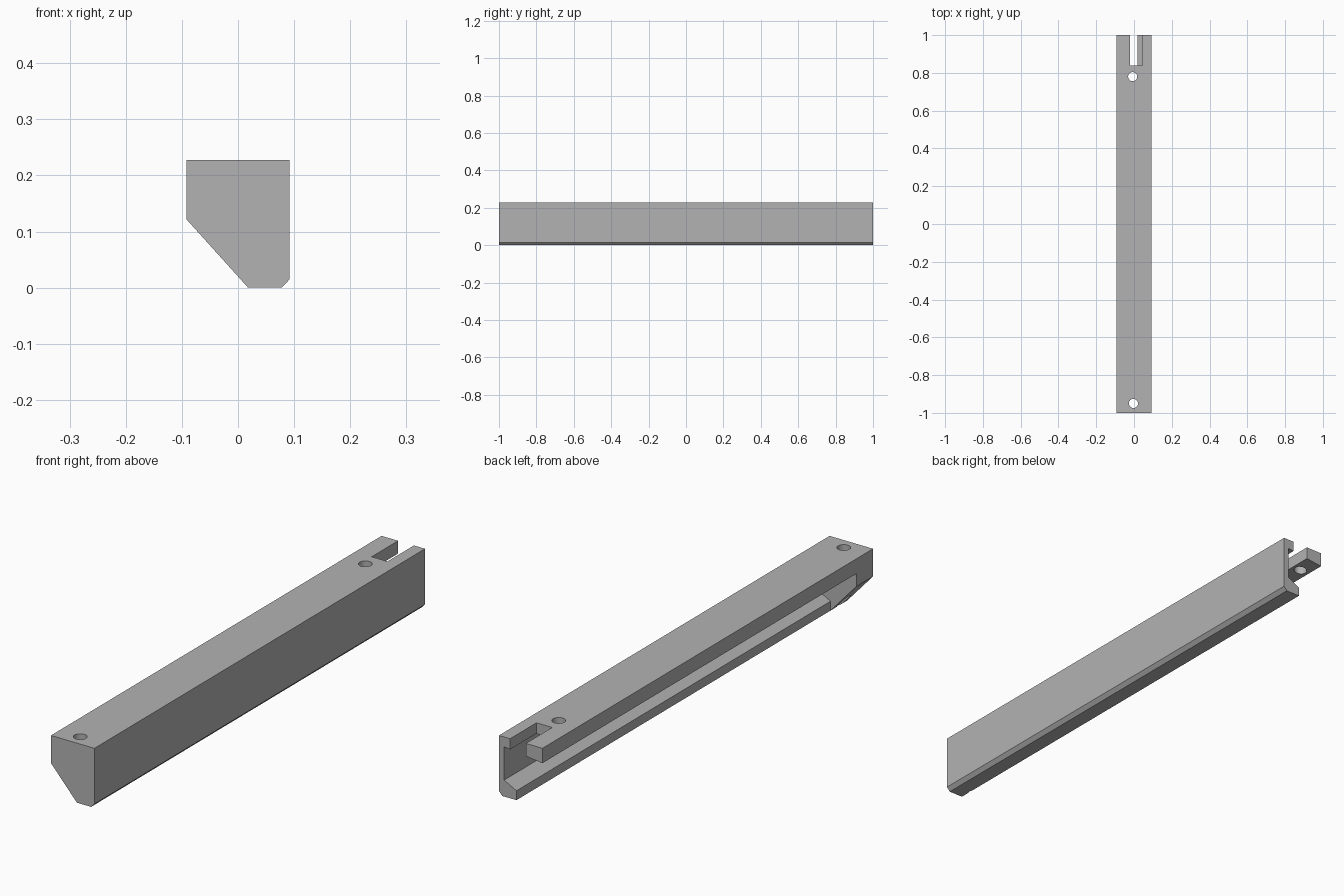
import bpy, bmesh
from mathutils import Matrix

cube = bpy.data.objects.get("Cube")
if cube:
    bpy.data.objects.remove(cube, do_unlink=True)

GREY = (0.45, 0.45, 0.45, 1.0)
mat = bpy.data.materials.new("plain_grey")
mat.use_nodes = True
mat.diffuse_color = GREY
mat.node_tree.nodes["Principled BSDF"].inputs["Base Color"].default_value = GREY


def add_object(name, bm):
    bmesh.ops.recalc_face_normals(bm, faces=bm.faces)
    mesh = bpy.data.meshes.new(name)
    bm.to_mesh(mesh)
    bm.free()
    mesh.materials.append(mat)
    obj = bpy.data.objects.new(name, mesh)
    bpy.context.collection.objects.link(obj)
    return obj


def prism(name, profile, y0, y1):
    """Extrude an x-z profile along y."""
    bm = bmesh.new()
    face = bm.faces.new([bm.verts.new((x, y0, z)) for x, z in profile])
    ext = bmesh.ops.extrude_face_region(bm, geom=[face])
    moved = [v for v in ext["geom"] if isinstance(v, bmesh.types.BMVert)]
    bmesh.ops.translate(bm, verts=moved, vec=(0, y1 - y0, 0))
    return add_object(name, bm)


def hole(name, x, y, z0, z1, radius=0.024):
    """Upright round cutter."""
    bm = bmesh.new()
    bmesh.ops.create_cone(bm, cap_ends=True, segments=32, radius1=radius,
                          radius2=radius, depth=z1 - z0,
                          matrix=Matrix.Translation((x, y, (z0 + z1) / 2)))
    return add_object(name, bm)


# Solid rail with one wide and one narrow bottom chamfer
rail = prism("rail_body", [(-0.092, 0.228), (0.092, 0.228), (0.092, 0.015),
                           (0.078, 0), (0.018, 0), (-0.092, 0.122)], -1, 1)

cutters = [
    # Long channel, open to the side and the back, with a sloped ledge
    prism("channel_cutter", [(-0.2, 0.171), (-0.092, 0.171), (0.07, 0.19),
                             (0.07, 0.063), (0.018, 0.036), (0.018, -0.1),
                             (-0.2, -0.1)], -0.9, 1.1),
    # Slot in the top at the back end
    prism("slot_cutter", [(-0.022, 0.1), (0.045, 0.1), (0.045, 0.3),
                          (-0.022, 0.3)], 0.84, 1.1),
    # Screw holes and the blind hole under the back prong
    hole("front_hole_cutter", -0.003, -0.95, -0.1, 0.3),
    hole("back_hole_cutter", -0.007, 0.78, 0.1, 0.3),
    hole("blind_hole_cutter", -0.056, 0.92, 0.1, 0.205),
]

for cutter in cutters:
    mod = rail.modifiers.new(cutter.name, "BOOLEAN")
    mod.operation = "DIFFERENCE"
    mod.solver = "EXACT"
    mod.object = cutter
    cutter.hide_render = True

# Bake the cuts, then remove the cutters
bpy.context.view_layer.objects.active = rail
rail.select_set(True)
for mod in list(rail.modifiers):
    bpy.ops.object.modifier_apply(modifier=mod.name)
for cutter in cutters:
    bpy.data.objects.remove(cutter, do_unlink=True)

bpy.ops.object.select_all(action="DESELECT")
rail.select_set(True)
bpy.ops.object.shade_smooth_by_angle(angle=0.4)
